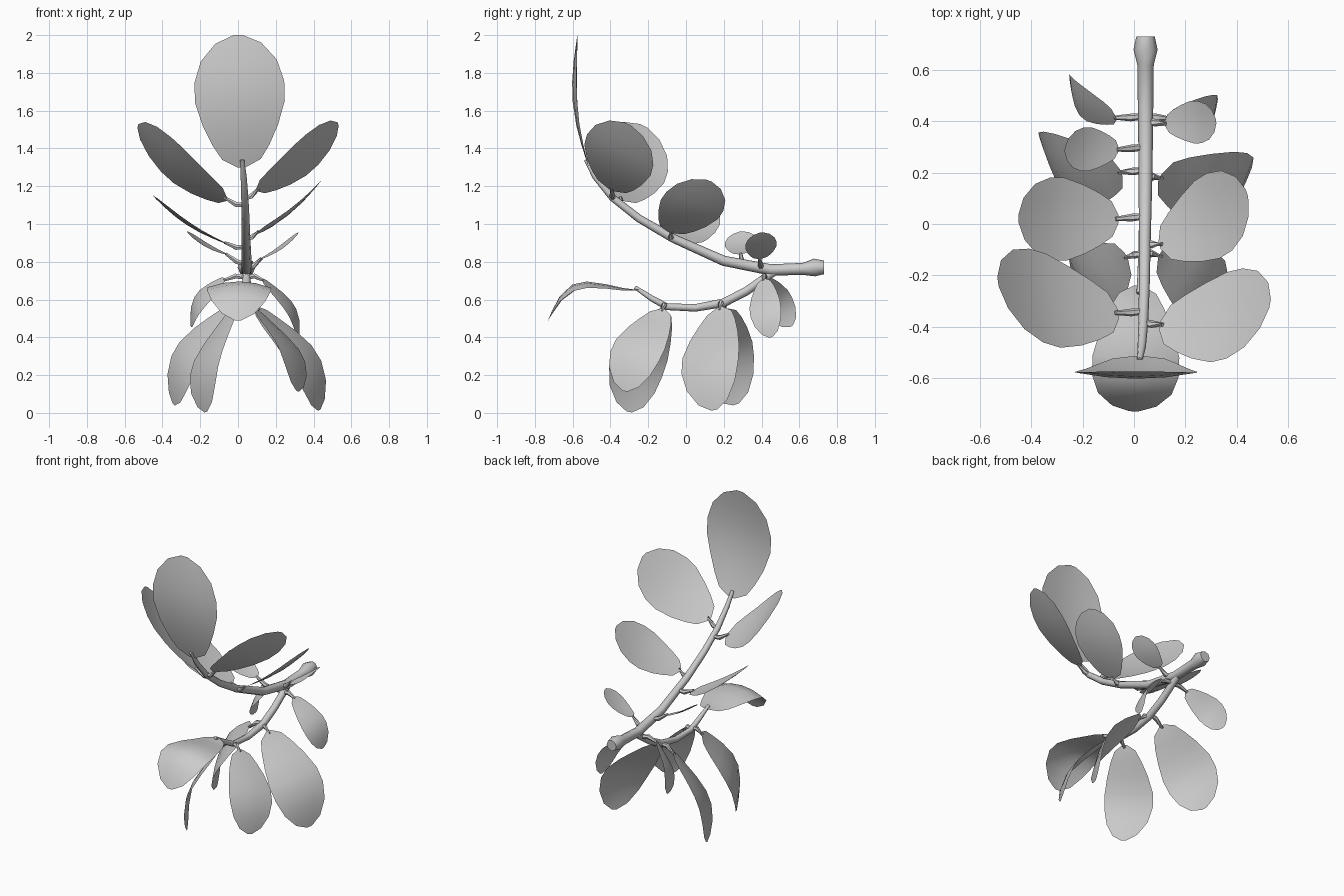
import bpy, bmesh
from math import sin, cos, pi
from mathutils import Vector as V

if "Cube" in bpy.data.objects:
    bpy.data.objects.remove(bpy.data.objects["Cube"])

grey = bpy.data.materials.new("plain grey")
grey.diffuse_color = (0.6, 0.6, 0.6, 1)
grey.use_nodes = True
grey.node_tree.nodes["Principled BSDF"].inputs["Base Color"].default_value = grey.diffuse_color


def finish(name, bm, angle=0.9):
    me = bpy.data.meshes.new(name)
    bm.to_mesh(me)
    bm.free()
    ob = bpy.data.objects.new(name, me)
    bpy.context.collection.objects.link(ob)
    me.materials.append(grey)
    bpy.ops.object.select_all(action='DESELECT')
    ob.select_set(True)
    bpy.context.view_layer.objects.active = ob
    bpy.ops.object.shade_smooth_by_angle(angle=angle)


def tube(name, pts, sides=8):
    """Tapered tube through (x, y, z, radius) points."""
    bm = bmesh.new()
    rings = []
    ps = [V(p[:3]) for p in pts]
    for i, p in enumerate(ps):
        d = (ps[min(i + 1, len(ps) - 1)] - ps[max(i - 1, 0)]).normalized()
        ref = V((1, 0, 0)) if abs(d.x) < 0.8 else V((0, 1, 0))
        u = (ref - d * ref.dot(d)).normalized()
        w = d.cross(u)
        rings.append([bm.verts.new(p + (u * cos(2 * pi * k / sides) + w * sin(2 * pi * k / sides)) * pts[i][3])
                      for k in range(sides)])
    for a, b in zip(rings, rings[1:]):
        for k in range(sides):
            j = (k + 1) % sides
            bm.faces.new((a[k], a[j], b[j], b[k]))
    bm.faces.new(rings[0][::-1])
    bm.faces.new(rings[-1])
    bmesh.ops.recalc_face_normals(bm, faces=bm.faces)
    finish(name, bm)


# Half-width of the egg-shaped outline along the leaf
OUTLINE = [(0, .09), (.06, .42), (.17, .62), (.32, .82), (.5, .98), (.65, .98),
           (.81, .83), (.94, .5), (1, .1)]


def leaf(name, base, tip, side, width, bend, cup, skew=1.0):
    """Curved sheet; bend arches it lengthwise, cup lifts its edges."""
    base, tip = V(base), V(tip)
    axis = tip - base
    ax = axis.normalized()
    side = V(side)
    side = (side - ax * side.dot(ax)).normalized()
    n = ax.cross(side)
    if n.z < 0:
        n, side = -n, -side
    bm = bmesh.new()
    rows = []
    for t, w in OUTLINE:
        c = base + axis * t + n * (bend * sin(pi * t ** skew))
        rows.append([bm.verts.new(c + side * (s * w * width / 2) + n * (cup * s * s * w * w))
                     for s in (-1, -.5, 0, .5, 1)])
    for a, b in zip(rows, rows[1:]):
        for k in range(4):
            bm.faces.new((a[k], b[k], b[k + 1], a[k + 1]))
    bmesh.ops.recalc_face_normals(bm, faces=bm.faces)
    if sum(f.normal.dot(n) for f in bm.faces) < 0:
        bmesh.ops.reverse_faces(bm, faces=bm.faces)
    finish(name, bm)


def on_stem(stem, y):
    for a, b in zip(stem, stem[1:]):
        if a[1] >= y >= b[1]:
            return V(a[:3]).lerp(V(b[:3]), (a[1] - y) / (a[1] - b[1]))


def side_leaves(prefix, stem, leaves, bend, cup, skew, sag):
    """Stalked leaves; bend and cup are shares of length and width."""
    for i, (base, tip, side, width) in enumerate(leaves):
        b, t = V(base), V(tip)
        tag = f"{i // 2 + 1}_{('right', 'left')[i % 2]}"
        leaf(f"{prefix}_leaf_{tag}", b, t, side, width, bend * (t - b).length, cup * width, skew)
        a = on_stem(stem, b.y + .01)
        m = a.lerp(b, .5) + V((0, 0, sag))
        tube(f"{prefix}_stalk_{tag}", [(*a, .012), (*m, .015), (*b.lerp(t, .03), .008)], 6)


# Stems, from the cut end at the back to the front
upper = [(.045, .73, .77, .036), (.045, .68, .77, .047), (.045, .62, .762, .032),
         (.045, .45, .757, .03), (.045, .2, .805, .027),
         (.042, -.07, .925, .023), (.04, -.25, 1.03, .021), (.036, -.39, 1.14, .019),
         (.03, -.48, 1.25, .016), (.022, -.53, 1.34, .011)]
lower = [(.045, .47, .75, .022), (.045, .32, .645, .023),
         (.045, .2, .583, .023), (.04, .05, .556, .02), (.035, -.1, .562, .018),
         (.03, -.18, .605, .016), (.02, -.27, .665, .01)]
tube("upper_stem", upper)
tube("lower_stem", lower)

# Leaves at the stem ends
leaf("upper_end_leaf", (.02, -.515, 1.30), (0, -.575, 2.0), (1, 0, 0), .485, -.055, .025)
leaf("lower_end_leaf", (.015, -.24, .655), (0, -.73, .49), (1, 0, 0), .345, .14, -.035, 1.4)

# Side leaves, right then left of each pair: base, tip, width direction, width
side_leaves("upper", upper, [
    ((.1, -.395, 1.18), (.53, -.31, 1.53), (-.2, -.9, .38), .4),
    ((-.06, -.35, 1.13), (-.53, -.225, 1.52), (.2, -.9, .38), .42),
    ((.1, -.085, .955), (.44, .12, 1.23), (.25, -.95, .27), .34),
    ((-.06, .02, .895), (-.45, .02, 1.15), (0, -1, .06), .33),
    ((.12, .39, .815), (.32, .4, .955), (0, -1, -.15), .17),
    ((-.06, .29, .84), (-.27, .29, .96), (0, -1, -.15), .175)], -.065, .03, 1, -.012)
side_leaves("lower", lower, [
    ((.13, .41, .71), (.32, .45, .4), (.3, .95, .1), .175),
    ((-.07, .41, .71), (-.25, .56, .46), (-.3, .95, .3), .175),
    ((.1, .18, .56), (.43, .15, .015), (.42, .9, .2), .345),
    ((-.05, .2, .55), (-.34, .265, .045), (-.42, .9, .2), .345),
    ((.1, -.12, .55), (.315, -.325, .115), (.45, .85, -.2), .3),
    ((-.03, -.125, .55), (-.17, -.3, .005), (-.45, .85, -.15), .33)], .14, -.035, 1.3, .012)
